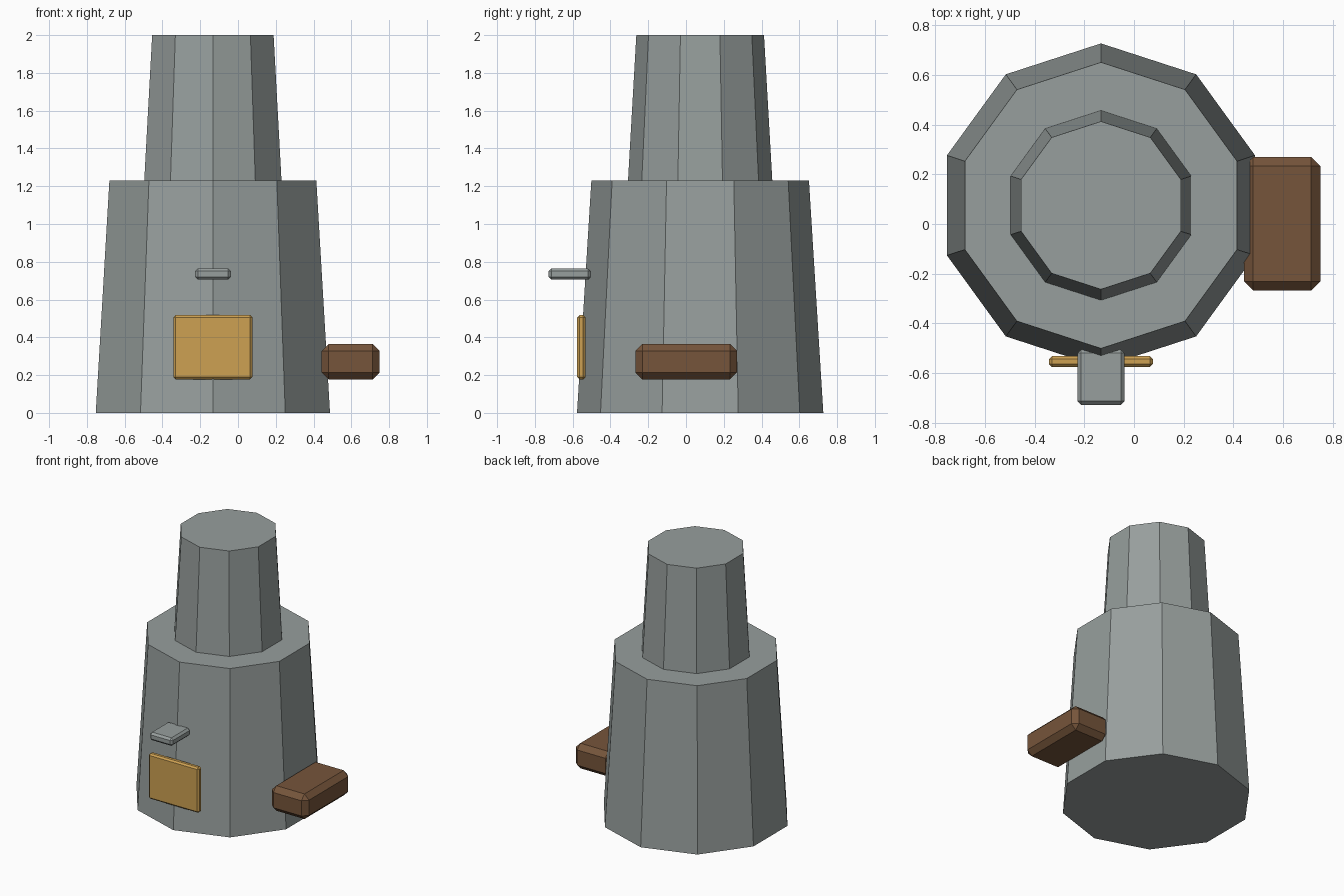
import bpy
from math import radians

cube = bpy.data.objects.get("Cube")
if cube:
    bpy.data.objects.remove(cube, do_unlink=True)


def material(name, r, g, b):
    m = bpy.data.materials.new(name)
    m.use_nodes = True
    m.diffuse_color = (r, g, b, 1)
    m.node_tree.nodes["Principled BSDF"].inputs["Base Color"].default_value = (r, g, b, 1)
    return m


stone = material("grey stone", 0.31, 0.345, 0.338)
brass = material("golden brass", 0.61, 0.355, 0.085)
wood = material("brown wood", 0.18, 0.09, 0.043)

CENTRE = (-0.133, 0.075)


def tapered_tier(name, r_low, r_high, z_low, z_high):
    """Ten-sided tapered drum with a corner pointing to the front."""
    bpy.ops.mesh.primitive_cone_add(
        vertices=10, radius1=r_low, radius2=r_high, depth=z_high - z_low,
        location=(*CENTRE, (z_low + z_high) / 2), rotation=(0, 0, radians(180)))
    ob = bpy.context.object
    ob.name = name
    ob.data.materials.append(stone)


def chamfered_box(name, low, high, chamfer, mat):
    """Box between two corners with a single flat chamfer on every edge."""
    bpy.ops.mesh.primitive_cube_add(
        size=1, location=[(a + b) / 2 for a, b in zip(low, high)])
    ob = bpy.context.object
    ob.name = name
    ob.scale = [b - a for a, b in zip(low, high)]
    bpy.ops.object.transform_apply(location=False, rotation=False, scale=True)
    bevel = ob.modifiers.new("chamfer", "BEVEL")
    bevel.width = chamfer
    bevel.segments = 1
    ob.data.materials.append(mat)


# Furnace body and chimney
tapered_tier("furnace_body", 0.652, 0.576, 0, 1.23)
tapered_tier("chimney", 0.382, 0.338, 1.23, 2)

# Door, ledge above it and wooden block on the left side
chamfered_box("door", (-0.342, -0.576, 0.178), (0.076, -0.532, 0.518), 0.012, brass)
chamfered_box("ledge", (-0.228, -0.728, 0.705), (-0.038, -0.505, 0.765), 0.015, stone)
chamfered_box("wooden_block", (0.443, -0.268, 0.177), (0.75, 0.27, 0.365), 0.037, wood)
